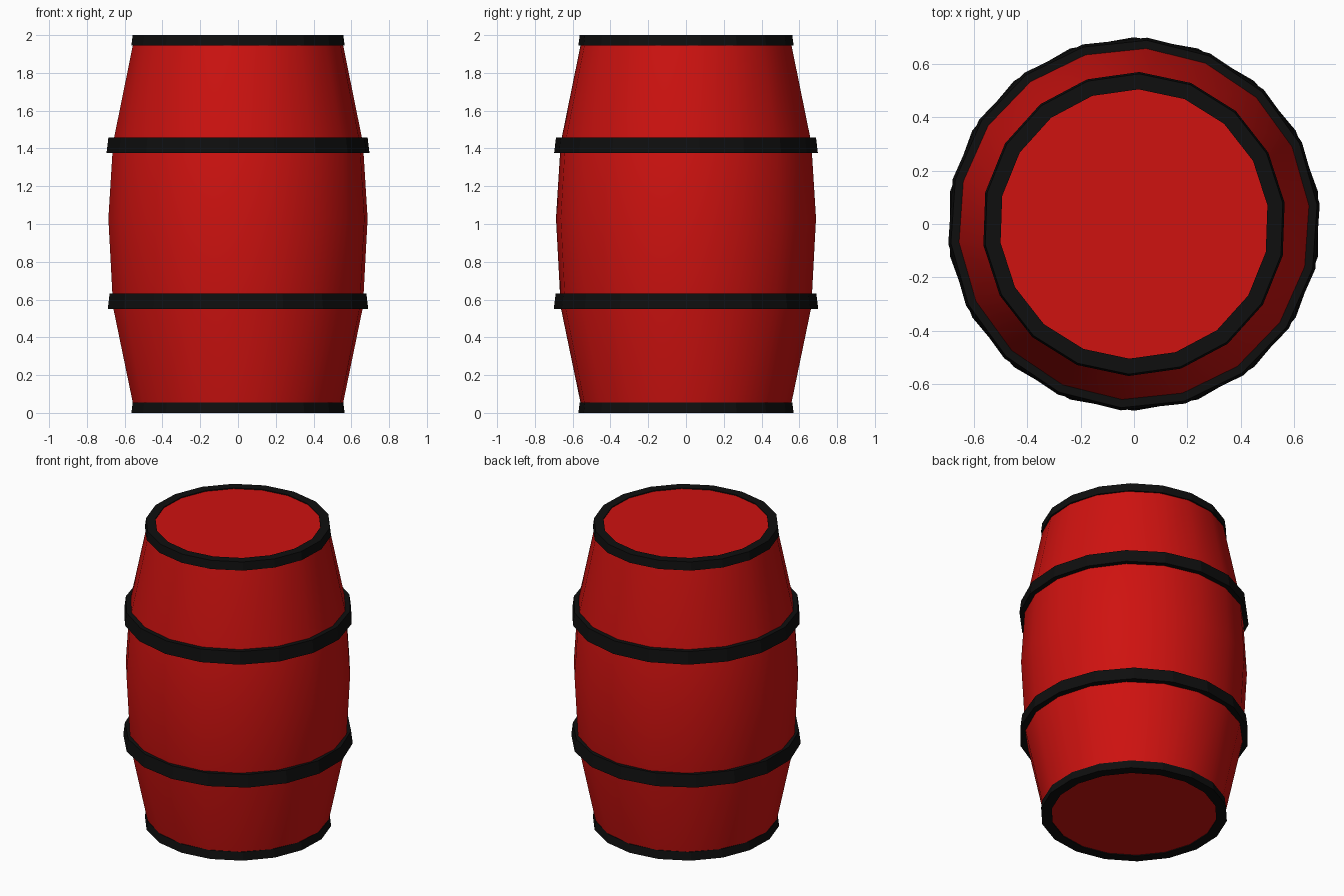
import bpy, bmesh
from math import cos, sin, radians, tau

if "Cube" in bpy.data.objects:
    bpy.data.objects.remove(bpy.data.objects["Cube"])

SIDES = 18


def material(name, color):
    mat = bpy.data.materials.new(name)
    mat.diffuse_color = color
    mat.use_nodes = True
    mat.node_tree.nodes["Principled BSDF"].inputs["Base Color"].default_value = mat.diffuse_color
    return mat


red = material("red_paint", (0.62, 0.006, 0.005, 1))
black = material("black_metal", (0.0045, 0.0045, 0.0045, 1))


def lathe(name, profile, mat, phase, closed):
    """Spin (radius, z) points; closed makes a solid ring, otherwise the ends are capped."""
    bm = bmesh.new()
    rings = []
    for r, z in profile:
        angles = [radians(phase) + tau * i / SIDES for i in range(SIDES)]
        rings.append([bm.verts.new((r * cos(a), r * sin(a), z)) for a in angles])
    pairs = list(zip(rings, rings[1:]))
    if closed:
        pairs.append((rings[-1], rings[0]))
    for low, high in pairs:
        for i in range(SIDES):
            j = (i + 1) % SIDES
            bm.faces.new((low[i], low[j], high[j], high[i]))
    if not closed:
        bm.faces.new(rings[0][::-1])
        bm.faces.new(rings[-1])
    bmesh.ops.recalc_face_normals(bm, faces=bm.faces)
    mesh = bpy.data.meshes.new(name)
    bm.to_mesh(mesh)
    bm.free()
    mesh.materials.append(mat)
    obj = bpy.data.objects.new(name, mesh)
    bpy.context.collection.objects.link(obj)
    return obj


# Bulging barrel body with flat lids
body = lathe("barrel_body", [(0.55, 0.006), (0.665, 0.56), (0.69, 1.03),
                             (0.665, 1.43), (0.55, 1.994)], red, 6, False)
bpy.context.view_layer.objects.active = body
body.select_set(True)
bpy.ops.object.shade_smooth_by_angle(angle=radians(35))

# Hoops around the belly
for name, z, phase in (("lower_hoop", 0.55, 10), ("upper_hoop", 1.375, 6)):
    lathe(name, [(0.70, z), (0.69, z + 0.083), (0.645, z + 0.083), (0.645, z)],
          black, phase, True)

# Rims framing both lids
for name, z in (("bottom_rim", 0.0), ("top_rim", 1.945)):
    lathe(name, [(0.57, z), (0.563, z + 0.055), (0.505, z + 0.055), (0.505, z)],
          black, 8, True)
